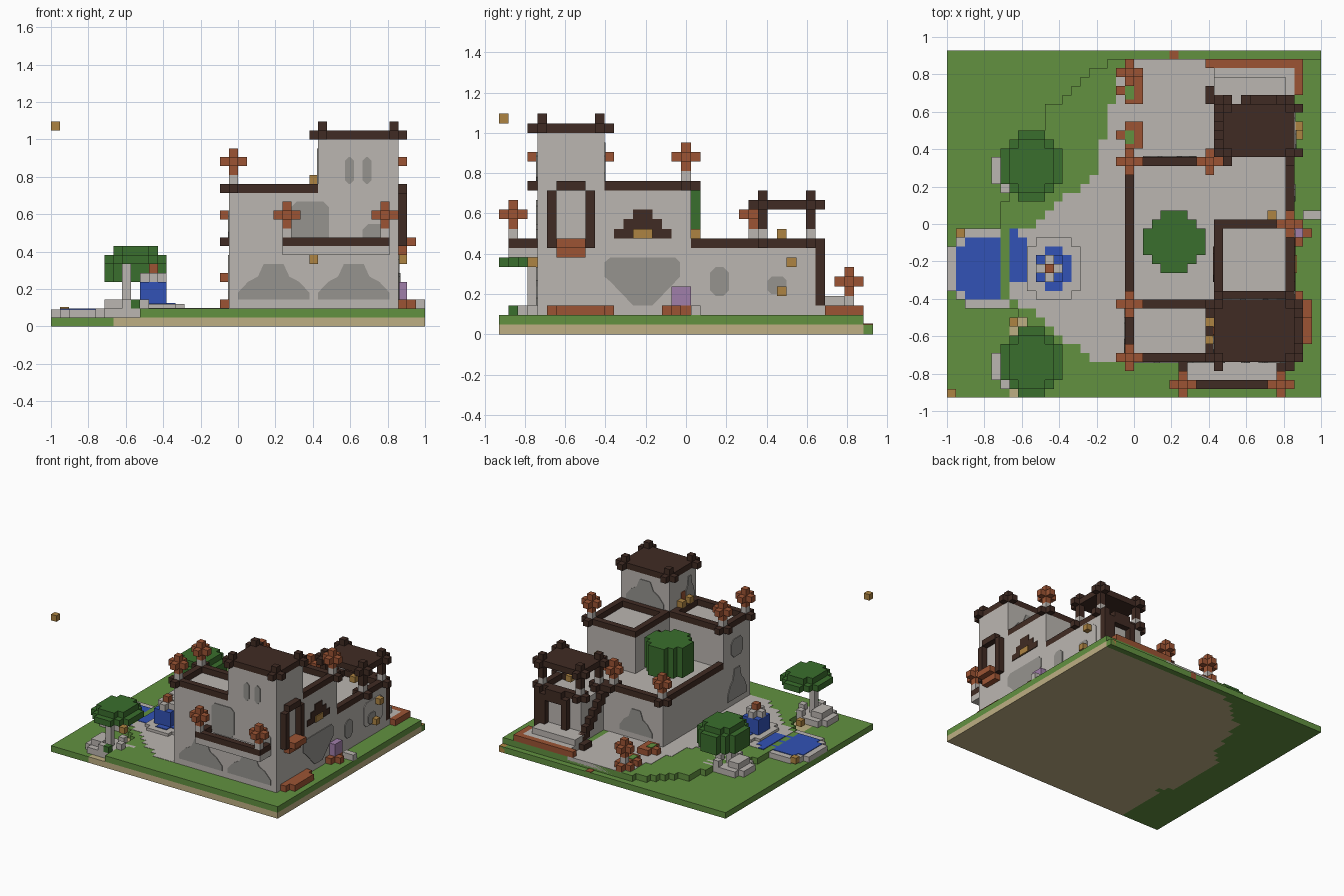
import bpy, bmesh
from mathutils import Vector

if bpy.data.objects.get("Cube"):
    bpy.data.objects.remove(bpy.data.objects["Cube"])

U = 1 / 21                      # one block
ORIGIN = Vector((-21, -19.5, 0))


def linear(c):
    c /= 255
    return c / 12.92 if c < 0.04 else ((c + 0.055) / 1.055) ** 2.4


def material(name, *rgb):
    m = bpy.data.materials.new(name)
    m.use_nodes = True
    col = [linear(c) for c in rgb] + [1]
    m.diffuse_color = col
    m.node_tree.nodes["Principled BSDF"].inputs["Base Color"].default_value = col
    return m


GRASS = material("grass", 98, 145, 64)
STONE = material("pale_stone", 187, 182, 177)
SHADE = material("weathered_stone", 150, 148, 143)
WOOD = material("dark_wood", 64, 43, 35)
CLAY = material("terracotta", 156, 84, 52)
WATER = material("water", 50, 82, 182)
LEAF = material("leaves", 58, 110, 45)
GOLD = material("brass", 174, 132, 66)
SAND = material("sand", 190, 175, 131)
PINK = material("violet_flowers", 160, 126, 170)


def finish(name, mat, bm):
    bmesh.ops.recalc_face_normals(bm, faces=bm.faces)
    me = bpy.data.meshes.new(name)
    bm.to_mesh(me)
    bm.free()
    me.materials.append(mat)
    bpy.context.collection.objects.link(bpy.data.objects.new(name, me))


def blocks(name, mat, *boxes):
    """One object from boxes (x0, x1, y0, y1, z0, z1) in block units."""
    bm = bmesh.new()
    for x0, x1, y0, y1, z0, z1 in boxes:
        verts = bmesh.ops.create_cube(bm, size=1)["verts"]
        mid = Vector((x0 + x1, y0 + y1, z0 + z1)) / 2 + ORIGIN
        for v in verts:
            v.co = (mid + v.co * Vector((x1 - x0, y1 - y0, z1 - z0))) * U
    finish(name, mat, bm)


def cell(x, y, z):
    return (x, x + 1, y, y + 1, z, z + 1)


def plus(x, y, z):
    return [(x - 1, x + 2, y, y + 1, z, z + 1), (x, x + 1, y - 1, y + 2, z, z + 1)]


def disc(x, y, w, d, z0, z1, cut=2):
    """Rows of a blocky round slab with stepped corners."""
    rows = []
    for r in range(d):
        inset = max(0, cut - min(r, d - 1 - r))
        rows.append((x + inset, x + w - inset, y + r, y + r + 1, z0, z1))
    return rows


def rails(x0, x1, y0, y1, z):
    return [(x0, x1, y0, y0 + 1, z, z + 1), (x0, x1, y1 - 1, y1, z, z + 1),
            (x0, x0 + 1, y0 + 1, y1 - 1, z, z + 1), (x1 - 1, x1, y0 + 1, y1 - 1, z, z + 1)]


def panel(name, mat, axis, at, side, pts):
    """Thin plate on a wall; axis is the wall normal, side its direction."""
    bm = bmesh.new()
    def place(u, v, off):
        p = Vector((at + off, u, v)) if axis == "x" else Vector((u, at + off, v))
        return bm.verts.new((p + ORIGIN) * U)
    face = bm.faces.new([place(u, v, 0) for u, v in pts])
    ext = bmesh.ops.extrude_face_region(bm, geom=[face])["geom"]
    push = Vector((side, 0, 0)) if axis == "x" else Vector((0, side, 0))
    bmesh.ops.translate(bm, verts=[g for g in ext if isinstance(g, bmesh.types.BMVert)],
                        vec=push * U * 0.12)
    finish(name, mat, bm)


def bell(a, b, z0, z1):
    w, h = b - a, z1 - z0
    prof = [(0, 0), (0, .2), (.14, .5), (.28, .65), (.36, 1)]
    left = [(a + u * w, z0 + v * h) for u, v in prof]
    return left + [(a + b - u, v) for u, v in reversed(left)]


def oval(a, b, z0, z1, c=0.6):
    return [(a + c, z0), (b - c, z0), (b, z0 + c), (b, z1 - c),
            (b - c, z1), (a + c, z1), (a, z1 - c), (a, z0 + c)]


# Ground: a low lawn along the left and back, a raised lawn elsewhere
low = [10] * 8 + [9, 8, 7] + [6] * 11 + [7, 8, 9, 9, 9, 10, 10, 10, 11, 11, 11, 13, 14, 15, 16, 18, 42]
base = [min(e, 7) if j < 9 else e for j, e in enumerate(low)]
blocks("low_lawn", GRASS, *[(0, e, j, j + 1, 0, 1) for j, e in enumerate(base)])
blocks("sand_bed", SAND, *[(e, 42, j, j + 1, 0, 1) for j, e in enumerate(base) if e < 42])
blocks("raised_lawn", GRASS, *[(e, 42, j, j + 1, 1, 2) for j, e in enumerate(low) if e < 42])
edge = [16, 15, 13, 12, 11, 10, 8] + [7] * 8 + [10, 11, 12, 13, 15, 16] + [17] * 4 + [18] * 4 + [19] * 4 + [20]
blocks("paved_court", STONE, *[(e, 30, j + 4, j + 5, 1, 2.05) for j, e in enumerate(edge)])

# Pond and fountain
blocks("pond_rim", STONE, *disc(0, 10, 9, 9, 1, 1.9))
blocks("pond_water", WATER, *disc(1, 11, 7, 7, 1, 2, 1), (7, 10, 13, 16, 1, 2.12),
       (7, 8, 16, 19, 1, 2.12), (8, 9, 16, 18, 1, 2.12))
blocks("fountain_rim", STONE, *disc(9, 11, 6, 7, 1, 2.5, 1))
blocks("fountain_basin", WATER, *disc(10, 12, 4, 5, 2, 2.62, 1))
blocks("fountain_column", WATER, (10, 13, 13, 16, 2, 5))
blocks("fountain_cap", STONE, *plus(11, 14, 5))
blocks("fountain_finial", CLAY, cell(11, 14, 6))

# Garden trees
for name, y, z in (("back_tree", 22, 5), ("front_tree", 0, 7)):
    blocks(name + "_stones", STONE, (5, 11, y + 2, y + 5, 1, 2), (6, 12, y + 1, y + 6, 1, 2),
           (6, 8, y + 2, y + 5, 2, 3), cell(9, y + 5, 2), cell(10, y + 3, 2), cell(8, y + 1, 2))
    blocks(name + "_trunk", STONE, (8, 9, y + 3, y + 4, 2, 7.5))
    blocks(name + "_canopy", LEAF, *disc(6, y, 7, 8, z, 8), *disc(7, y + 1, 5, 6, 8, 9, 1))
    blocks(name + "_shrub", LEAF, cell(9, y + 1, 2))
blocks("court_tree", LEAF, *disc(22, 14, 7, 7, 10, 15))
blocks("court_tree_trunk", STONE, (25, 26, 17, 18, 9, 10))

# House volumes
blocks("front_range", STONE, (20, 39, 4, 11, 2, 15))
blocks("east_wing", STONE, (30, 39, 11, 20, 2, 15))
blocks("court_block", STONE, (20, 30, 11, 27, 2, 9), (30, 39, 20, 27, 2, 9))
blocks("north_block", STONE, (31, 39, 27, 33, 2, 9))
blocks("tower", STONE, (30, 39, 4, 11, 15, 21))
blocks("upper_rails", WOOD, *rails(20, 30, 4, 11, 15), *rails(30, 39, 11, 20, 15))
blocks("lower_rails", WOOD, (20, 21, 11, 27, 9, 10), (21, 31, 26, 27, 9, 10),
       (38, 39, 20, 33, 9, 10), (31, 38, 32, 33, 9, 10))

# Tower roof and pavilion, both with crossed corner posts
def roof(name, x0, x1, y0, y1, z):
    parts = [(x0, x1, y0, y1, z, z + 1)]
    for x in (x0, x1 - 1):
        for y in (y0, y1 - 1):
            parts += plus(x, y, z) + [cell(x, y, z + 1)]
    blocks(name, WOOD, *parts)


roof("tower_roof", 30, 39, 4, 11, 21)
roof("pavilion_roof", 31, 39, 27, 33, 13)
corners = [(x, y) for x in (31, 38) for y in (27, 32)]
blocks("pavilion_corner_beams", WOOD, *[b for x, y in corners for b in plus(x, y, 9)],
       *[(x, x + 1, y, y + 1, 11, 13) for x, y in corners])
blocks("pavilion_posts", STONE, *[cell(x, y, 10) for x, y in corners])
blocks("stairs", WOOD, *[(30, 31, 33 - n, 34 - n, 2 + n, 4 + n) for n in range(7)],
       (29, 30, 33, 35, 2, 3))
blocks("north_arch", WOOD, (33, 34, 33, 34, 3, 9), (37, 38, 33, 34, 3, 9), (34, 37, 33, 34, 8, 10),
       (38, 39, 33, 34, 3, 10))
blocks("north_step", STONE, (30, 39, 33, 37, 2, 3), (30, 38, 33, 36, 3, 4))
blocks("north_step_border", CLAY, (29, 40, 37, 38, 2, 3), (39, 40, 34, 37, 2, 3))

# Balcony
blocks("balcony_floor", STONE, (26, 38, 1, 4, 8, 9))
blocks("balcony_rail", WOOD, (26, 38, 1, 2, 9, 10), (26, 27, 2, 4, 9, 10), (37, 38, 2, 4, 9, 10))

# Lanterns on posts
spots = [(20, 4, 18), (20, 10, 18), (38, 19, 18), (20, 26, 12), (29, 26, 12),
         (26, 1, 12), (37, 1, 12), (20, 36, 5)]
for n, (x, y, z) in enumerate(spots, 1):
    blocks(f"lantern_{n}", CLAY, *plus(x, y, z), (x, x + 1, y, y + 1, z - 1, z + 2))
    blocks(f"lantern_post_{n}", STONE, cell(x, y, z - 2))
    if y != 1:
        blocks(f"lantern_base_{n}", CLAY if z == 5 else WOOD, *plus(x, y, z - 3))

# Planters
for n, y in enumerate((28, 33), 1):
    blocks(f"court_planter_{n}", CLAY, *disc(19, y, 3, 3, 2, 3, 1), (20, 22, y, y + 3, 2, 3))
    blocks(f"court_planter_grass_{n}", GRASS, (20, 21, y + .5, y + 2, 2.5, 3.1))
blocks("east_planters", CLAY, (39, 40, 5, 12, 2, 3), (40, 41, 6, 11, 2, 3),
       (39, 40, 17, 20, 2, 3), (40, 41, 18, 19, 2, 3))
blocks("flowers", PINK, (39, 40, 18, 20, 3, 5))
blocks("east_pebbles", STONE, cell(41, 20, 2), cell(40, 20, 2))

# East tower window with flower box
blocks("tower_window_frame", WOOD, (39, 40, 5, 6, 9, 15), (39, 40, 9, 10, 9, 15), (39, 40, 6, 9, 15, 16))
blocks("window_box", CLAY, (39, 40, 6, 9, 8, 10), (40, 41, 6, 9, 9, 10))

# Doors and weathered patches on the walls
arch = [(0, 0), (6, 0), (6, 1), (5, 1), (5, 2), (4, 2), (4, 3), (2, 3), (2, 2), (1, 2), (1, 1), (0, 1)]
panel("east_arch", WOOD, "x", 39, 1, [(12 + u, 10 + v) for u, v in arch])
panel("court_door", WOOD, "x", 30, -1, oval(13, 17, 9, 14, .8))
panel("tower_door", CLAY, "x", 30, -1, oval(7, 8, 16, 18, .1))
for a in (21, 30):
    panel("front_patch", SHADE, "y", 4, -1, bell(a, a + 8, 3, 7))
panel("balcony_door", SHADE, "y", 4, -1, oval(27, 31.2, 9, 14))
panel("balcony_window", SHADE, "y", 4, -1, oval(35, 38, 9, 11.5))
for a in (33, 35):
    panel("tower_slit", SHADE, "y", 4, -1, oval(a, a + 1, 16, 19, .4))
panel("east_funnel", SHADE, "x", 39, 1,
      [(14, 3), (16, 3), (18.4, 5.5), (18.9, 6), (18.9, 7.5), (18.4, 8), (11.6, 8), (11, 7.5), (11, 6), (11.6, 5.5)])
panel("east_oval", SHADE, "x", 39, 1, oval(22, 24, 4, 7))
panel("east_low_window", STONE, "x", 39, 1, oval(27, 32, 4, 8))
panel("east_low_window_mark", SHADE, "x", 39.12, 1, oval(28, 30, 4.2, 6, .4))
panel("west_patch", SHADE, "x", 20, -1, bell(5, 10, 3, 8))
panel("west_upper_patch", SHADE, "x", 20, -1, oval(6, 9, 10, 13))
panel("court_patch", SHADE, "y", 27, 1, bell(22, 28, 3, 7))
panel("tower_back_patch", SHADE, "y", 11, 1, bell(31, 38, 16, 20))
panel("tower_west_patch", SHADE, "x", 30, -1, bell(4.5, 7, 16, 20))

# Small brass lamps, including the two loose ones at opposite corners
lamps = [(0, 0, 22), (41, 38, 0), (29, 6, 16), (29, 8, 16), (29, 3, 7), (36, 20, 10), (35, 29, 10),
         (39, 30, 7), (39, 29, 4), (40, 9, 2), (7, 8, 2), (1, 18, 1.2)]
blocks("brass_lamps", GOLD, *[cell(*p) for p in lamps], (39, 39.3, 14, 16, 10, 11))
blocks("back_edge_brick", CLAY, (25, 26, 38, 39, 0, 1.1))
